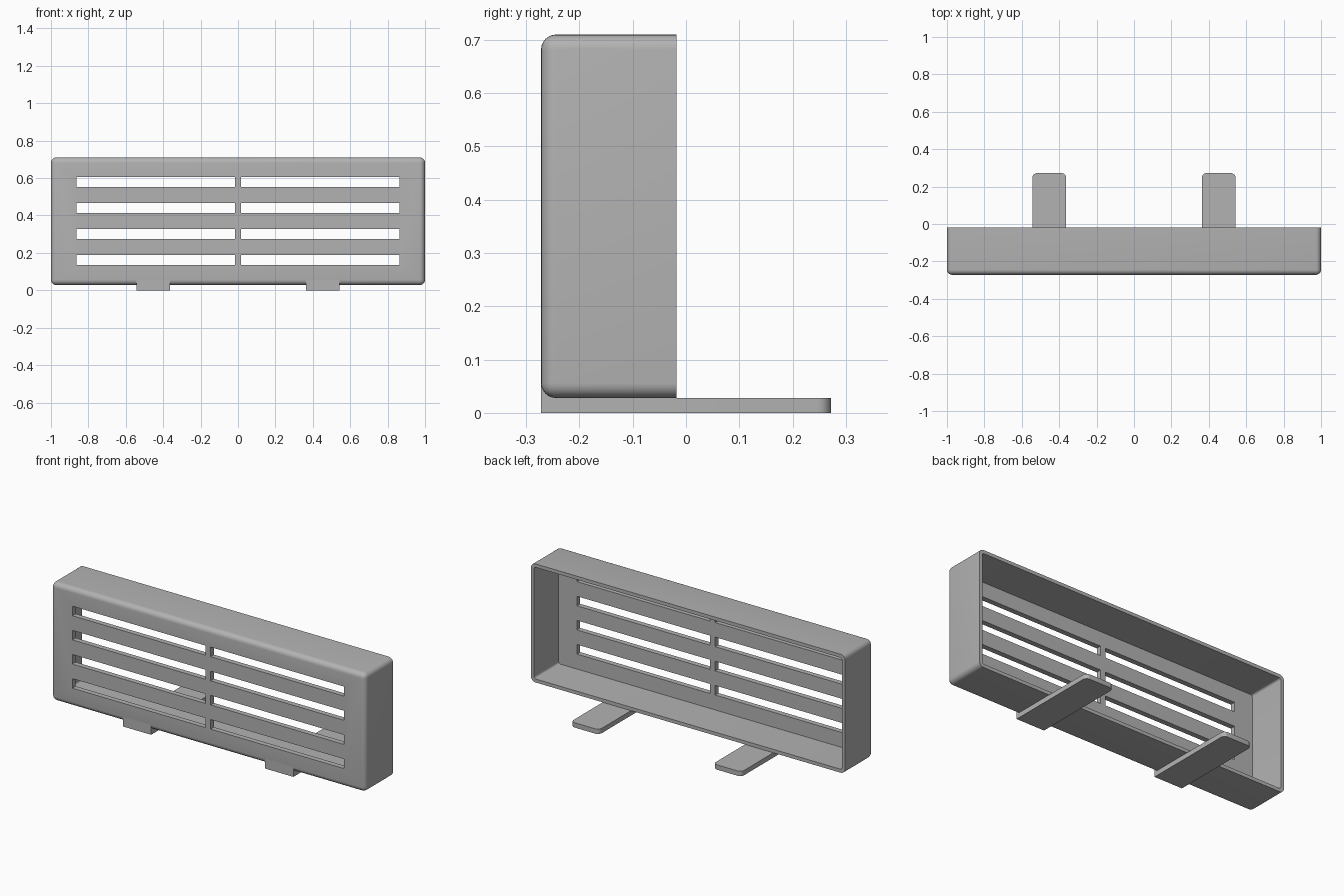
import bpy
import bmesh
from mathutils import Vector

if "Cube" in bpy.data.objects:
    bpy.data.objects.remove(bpy.data.objects["Cube"], do_unlink=True)

grey = bpy.data.materials.new("plain grey")
grey.use_nodes = True
colour = (0.45, 0.45, 0.45, 1)
grey.diffuse_color = colour
grey.node_tree.nodes["Principled BSDF"].inputs["Base Color"].default_value = colour

FRONT, BACK = -0.272, -0.018
BOTTOM, TOP = 0.028, 0.71
RADIUS, WALL, FACE = 0.028, 0.02, 0.03


def finish(name, bm):
    mesh = bpy.data.meshes.new(name)
    bmesh.ops.recalc_face_normals(bm, faces=bm.faces)
    bm.to_mesh(mesh)
    bm.free()
    mesh.materials.append(grey)
    obj = bpy.data.objects.new(name, mesh)
    bpy.context.collection.objects.link(obj)
    return obj


def box(name, low, high, radius=0, rule=None):
    """Box between two corners, rounding the edges picked by the rule."""
    low, high = Vector(low), Vector(high)
    bm = bmesh.new()
    bmesh.ops.create_cube(bm, size=1)
    for v in bm.verts:
        v.co = (low + high) / 2 + v.co * (high - low)
    if radius:
        edges = [e for e in bm.edges if rule(*(v.co for v in e.verts))]
        bmesh.ops.bevel(bm, geom=edges, offset=radius, segments=6,
                        profile=0.5, affect='EDGES')
    return finish(name, bm)


def activate(obj):
    bpy.ops.object.select_all(action='DESELECT')
    obj.select_set(True)
    bpy.context.view_layer.objects.active = obj


def cut(target, cutter):
    cutter.hide_render = True
    mod = target.modifiers.new("cut", 'BOOLEAN')
    mod.operation, mod.solver, mod.object = 'DIFFERENCE', 'EXACT', cutter
    activate(target)
    bpy.ops.object.modifier_apply(modifier=mod.name)
    bpy.data.objects.remove(cutter, do_unlink=True)


# Housing: rounded everywhere except around the open back
housing = box("vent_housing", (-1, FRONT, BOTTOM), (1, BACK, TOP), RADIUS,
              lambda a, b: min(a.y, b.y) < BACK - 0.1)

# Hollow inside, open to the back
cut(housing, box("cavity", (-1 + WALL, FRONT + FACE, BOTTOM + WALL),
                 (1 - WALL, 0.1, TOP - WALL), 0.012,
                 lambda a, b: abs(a.y - b.y) > 0.1))

# Two columns of four slots
for side in (-1, 1):
    for row in range(4):
        z = 0.134 + row * 0.139
        x0, x1 = sorted((side * 0.016, side * 0.864))
        cut(housing, box("slot", (x0, FRONT - 0.1, z), (x1, BACK - 0.1, z + 0.055)))


def tab(name, x):
    """Flat foot with a raised front lip that fills under the rounded edge."""
    profile = [(FRONT, 0), (-FRONT, 0), (-FRONT, BOTTOM),
               (FRONT + RADIUS, BOTTOM), (FRONT + RADIUS, BOTTOM + RADIUS),
               (FRONT, BOTTOM + RADIUS)]
    bm = bmesh.new()
    face = bm.faces.new([bm.verts.new((x - 0.09, y, z)) for y, z in profile])
    new = bmesh.ops.extrude_face_region(bm, geom=[face])["geom"]
    bmesh.ops.translate(bm, vec=(0.18, 0, 0),
                        verts=[g for g in new if isinstance(g, bmesh.types.BMVert)])
    ends = [e for e in bm.edges
            if all(v.co.y > 0.2 for v in e.verts)
            and abs(e.verts[0].co.z - e.verts[1].co.z) > 0.01]
    bmesh.ops.bevel(bm, geom=ends, offset=0.025, segments=6,
                    profile=0.5, affect='EDGES')
    return finish(name, bm)


# Mounting tabs under the housing
tabs = [tab("left_mounting_tab", 0.453), tab("right_mounting_tab", -0.453)]

for obj in [housing] + tabs:
    activate(obj)
    bpy.ops.object.shade_smooth_by_angle(angle=0.6)
